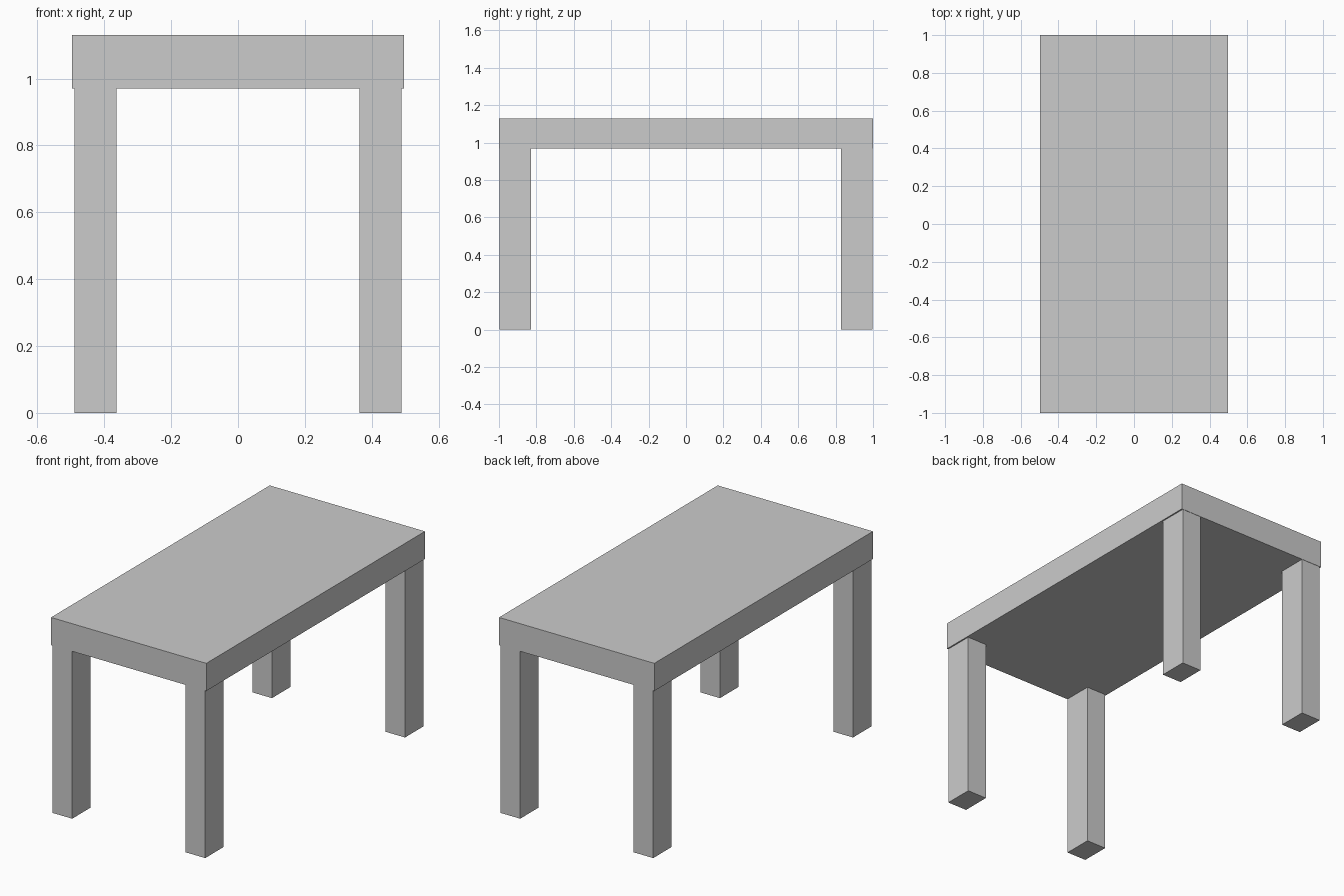
import bpy

if "Cube" in bpy.data.objects:
    bpy.data.objects.remove(bpy.data.objects["Cube"])


def box(name, lo, hi):
    """Axis-aligned box between two corners."""
    centre = [(a + b) / 2 for a, b in zip(lo, hi)]
    bpy.ops.mesh.primitive_cube_add(size=1, location=centre)
    ob = bpy.context.object
    ob.name = name
    ob.scale = [b - a for a, b in zip(lo, hi)]
    bpy.ops.object.transform_apply(location=False, rotation=False, scale=True)
    return ob


LEG_HEIGHT = 0.97

# Thick rectangular top
box("table_top", (-0.497, -1, LEG_HEIGHT), (0.497, 1, 1.13))

# Four corner legs, almost flush with the edges of the top
for side, sx in (("left", -1), ("right", 1)):
    for end, sy in (("front", -1), ("back", 1)):
        xs = sorted((sx * 0.363, sx * 0.489))
        ys = sorted((sy * 0.829, sy * 0.998))
        box(f"{end}_{side}_leg", (xs[0], ys[0], 0), (xs[1], ys[1], LEG_HEIGHT))
